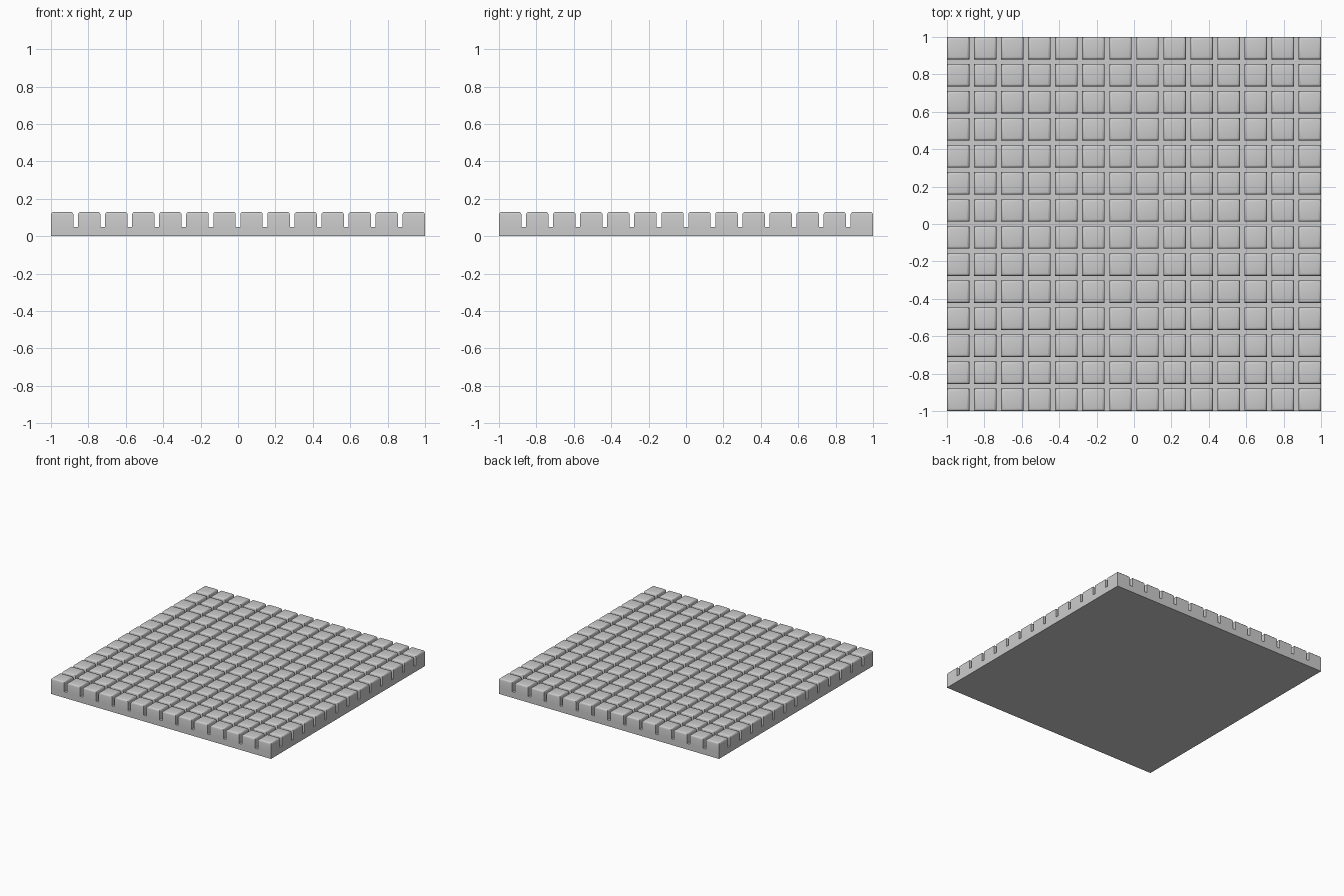
import bpy
import bmesh
from mathutils import Vector

if "Cube" in bpy.data.objects:
    bpy.data.objects.remove(bpy.data.objects["Cube"], do_unlink=True)

COUNT, TILE = 14, 0.12
PITCH = (2 - TILE) / (COUNT - 1)
BASE, TOP, ROUND = 0.05, 0.13, 0.015

grey = bpy.data.materials.new("light grey")
grey.use_nodes = True
grey.diffuse_color = (0.6, 0.6, 0.6, 1)
grey.node_tree.nodes["Principled BSDF"].inputs["Base Color"].default_value = grey.diffuse_color

# Base slab
bm = bmesh.new()
bmesh.ops.create_cube(bm, size=1)
for v in bm.verts:
    v.co = Vector((v.co.x * 2, v.co.y * 2, (v.co.z + 0.5) * BASE))

# Mark out the grooves on the slab
for axis in (Vector((1, 0, 0)), Vector((0, 1, 0))):
    for i in range(COUNT):
        start = -1 + i * PITCH
        for cut in (start, start + TILE):
            if abs(cut) < 0.999:
                bmesh.ops.bisect_plane(bm, geom=bm.verts[:] + bm.edges[:] + bm.faces[:],
                                       plane_co=axis * cut, plane_no=axis)

# Raise the square tiles between the grooves
def is_tile(face):
    c = face.calc_center_median()
    return face.normal.z > 0.9 and all((k + 1) % PITCH < TILE for k in (c.x, c.y))

bm.normal_update()
tiles = bmesh.ops.extrude_discrete_faces(bm, faces=[f for f in bm.faces if is_tile(f)])["faces"]
for f in tiles:
    for v in f.verts:
        v.co.z = TOP

# Round the top rims of the tiles
rims = list({e for f in tiles for e in f.edges})
bmesh.ops.bevel(bm, geom=rims, offset=ROUND, offset_type='OFFSET',
                segments=3, profile=0.5, affect='EDGES')

# Merge the flat underside
bm.normal_update()
bmesh.ops.dissolve_faces(bm, faces=[f for f in bm.faces if f.normal.z < -0.9])
bmesh.ops.recalc_face_normals(bm, faces=bm.faces[:])

mesh = bpy.data.meshes.new("tiled_slab")
bm.to_mesh(mesh)
bm.free()
mesh.materials.append(grey)
slab = bpy.data.objects.new("tiled_slab", mesh)
bpy.context.collection.objects.link(slab)

bpy.ops.object.select_all(action='DESELECT')
slab.select_set(True)
bpy.context.view_layer.objects.active = slab
bpy.ops.object.shade_smooth_by_angle(angle=0.6)
